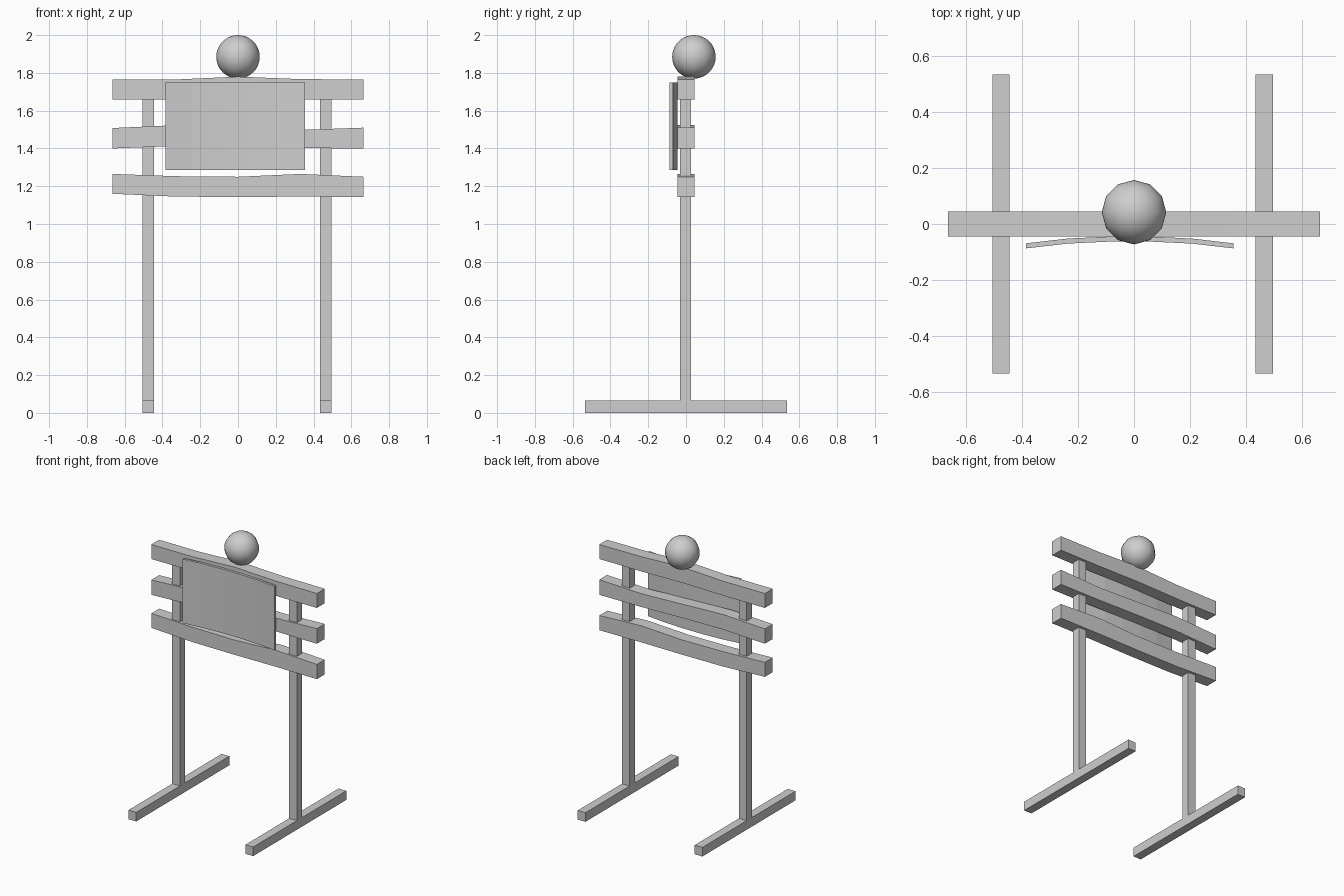
import bpy
import bmesh
from mathutils import Matrix

cube = bpy.data.objects.get("Cube")
if cube:
    bpy.data.objects.remove(cube, do_unlink=True)

# One plain grey for everything
grey = bpy.data.materials.new("plain_grey")
grey.use_nodes = True
colour = (0.62, 0.62, 0.62, 1)
grey.diffuse_color = colour
grey.node_tree.nodes["Principled BSDF"].inputs["Base Color"].default_value = colour


def add_object(name, bm):
    bmesh.ops.recalc_face_normals(bm, faces=bm.faces)
    mesh = bpy.data.meshes.new(name)
    bm.to_mesh(mesh)
    bm.free()
    mesh.materials.append(grey)
    obj = bpy.data.objects.new(name, mesh)
    bpy.context.collection.objects.link(obj)
    return obj


def box(name, centre, size):
    bm = bmesh.new()
    bmesh.ops.create_cube(bm, size=1, matrix=Matrix.Translation(centre) @ Matrix.Diagonal((*size, 1)))
    return add_object(name, bm)


def loft(name, sections):
    """Join rectangular sections (x, y0, y1, z0, z1) into a closed bar."""
    bm = bmesh.new()
    rings = [[bm.verts.new((x, y, z)) for y, z in ((y0, z0), (y1, z0), (y1, z1), (y0, z1))]
             for x, y0, y1, z0, z1 in sections]
    for a, b in zip(rings, rings[1:]):
        for i in range(4):
            j = (i + 1) % 4
            bm.faces.new((a[i], a[j], b[j], b[i]))
    bm.faces.new(rings[0])
    bm.faces.new(rings[-1])
    return add_object(name, bm)


# Feet and posts
for side, x in (("right", -0.475), ("left", 0.465)):
    box(side + "_foot", (x, 0, 0.033), (0.062, 1.068, 0.066))
    box(side + "_post", (x, -0.003, 0.873), (0.062, 0.058, 1.614))

# Slightly warped cross rails: bottom and top heights along the length
rail_x = (-0.665, -0.33, 0, 0.33, 0.665)
rails = {
    "top_rail": ((1.66, 1.66, 1.665, 1.66, 1.66), (1.765, 1.765, 1.78, 1.767, 1.765)),
    "middle_rail": ((1.40, 1.413, 1.41, 1.402, 1.40), (1.508, 1.523, 1.51, 1.498, 1.51)),
    "bottom_rail": ((1.16, 1.145, 1.143, 1.145, 1.143), (1.265, 1.253, 1.25, 1.265, 1.25)),
}
for name, (low, high) in rails.items():
    loft(name, [(x, -0.045, 0.045, a, b) for x, a, b in zip(rail_x, low, high)])

# Bowed chest panel in front of the rails
panel_x = (-0.385, -0.237, -0.089, 0.059, 0.207, 0.355)
bow = (-0.078, -0.061, -0.054, -0.054, -0.061, -0.078)
loft("chest_panel", [(x, y - 0.009, y + 0.009, 1.285, 1.75) for x, y in zip(panel_x, bow)])

# Ball head
bm = bmesh.new()
bmesh.ops.create_uvsphere(bm, u_segments=12, v_segments=24, radius=0.115,
                          matrix=Matrix.Translation((0, 0.042, 1.885)))
for face in bm.faces:
    face.smooth = True
add_object("head", bm)
